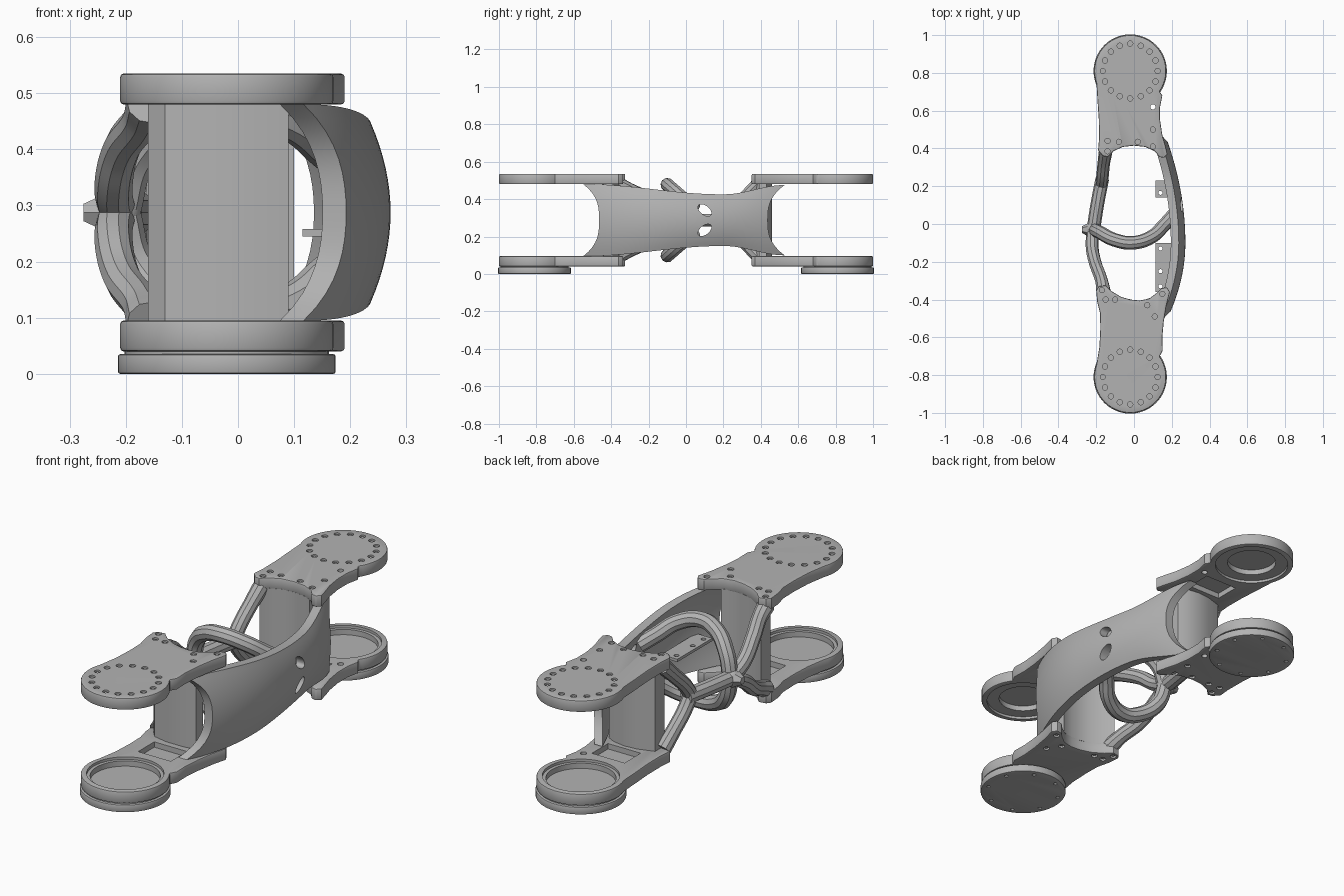
import bpy, bmesh, math
from mathutils import Matrix, Vector

cube = bpy.data.objects.get("Cube")
if cube:
    bpy.data.objects.remove(cube)

MID = 0.2875          # height of the horizontal symmetry plane
HUB_X, HUB_Y = -0.02, 0.81

grey = bpy.data.materials.new("machined_grey")
grey.use_nodes = True
grey.diffuse_color = (0.45, 0.45, 0.45, 1)
grey.node_tree.nodes["Principled BSDF"].inputs["Base Color"].default_value = grey.diffuse_color


def add(name, bm):
    bmesh.ops.recalc_face_normals(bm, faces=bm.faces)
    mesh = bpy.data.meshes.new(name)
    bm.to_mesh(mesh)
    bm.free()
    mesh.materials.append(grey)
    ob = bpy.data.objects.new(name, mesh)
    bpy.context.collection.objects.link(ob)
    return ob


def cyl(bm, centre, r, depth, sides=48, r2=None, rot=Matrix()):
    bmesh.ops.create_cone(bm, cap_ends=True, segments=sides, radius1=r,
                          radius2=r if r2 is None else r2, depth=depth,
                          matrix=Matrix.Translation(centre) @ rot)


def box(bm, lo, hi):
    lo, hi = Vector(lo), Vector(hi)
    bmesh.ops.create_cube(bm, size=1, matrix=Matrix.Translation((lo + hi) / 2)
                          @ Matrix.Diagonal((*(hi - lo), 1)))


def prism(bm, outline, z0, z1):
    face = bm.faces.new([bm.verts.new((x, y, z0)) for x, y in outline])
    up = bmesh.ops.extrude_face_region(bm, geom=[face])["geom"]
    bmesh.ops.translate(bm, vec=(0, 0, z1 - z0),
                        verts=[v for v in up if isinstance(v, bmesh.types.BMVert)])


def finish(ob, cutters=(), bevel=0):
    """Bevel, subtract the cutters, bake the result and smooth it."""
    if bevel:
        m = ob.modifiers.new("Bevel", "BEVEL")
        m.width, m.segments, m.angle_limit = bevel, 2, math.radians(60)
    for c in cutters:
        c.hide_render = True
        m = ob.modifiers.new("Cut", "BOOLEAN")
        m.object, m.operation, m.solver = c, "DIFFERENCE", "EXACT"
    bpy.context.view_layer.update()
    baked = bpy.data.meshes.new_from_object(
        ob.evaluated_get(bpy.context.evaluated_depsgraph_get()))
    ob.modifiers.clear()
    ob.data = baked
    for c in cutters:
        bpy.data.objects.remove(c)
    bpy.ops.object.select_all(action="DESELECT")
    ob.select_set(True)
    bpy.context.view_layer.objects.active = ob
    bpy.ops.object.shade_smooth_by_angle(angle=math.radians(32))
    return ob


def hub_arc(side, a0, a1, n=36):
    return [(HUB_X + 0.19 * math.cos(a0 + (a1 - a0) * i / n),
             side * (HUB_Y + 0.19 * math.sin(a0 + (a1 - a0) * i / n))) for i in range(n + 1)]


# Plate necks and bolts; y is the distance from the middle
ENDS = {
    "front": dict(side=-1,
        neck=[(-.183, .65), (-.178, .55), (-.18, .47), (-.195, .41), (-.2, .35), (-.185, .33),
              (-.15, .325), (-.12, .355), (-.07, .385), (-.02, .4), (.03, .405), (.08, .395),
              (.12, .365), (.145, .34), (.175, .335), (.19, .36), (.172, .43), (.157, .52),
              (.15, .6), (.152, .67)],
        bolts=[(-.17, .35), (-.15, .4), (-.1, .4), (.15, .37), (.07, .43), (.11, .49)],
        wall=[(-.16, .33), (-.12, .36), (-.06, .39), (.03, .41), (.09, .39),
              (.09, .44), (.03, .45), (-.06, .45), (-.13, .435), (-.16, .4)]),
    "back": dict(side=1,
        neck=[(-.193, .65), (-.186, .55), (-.185, .45), (-.19, .39), (-.165, .36), (-.14, .355),
              (-.11, .385), (-.06, .408), (0, .415), (.06, .408), (.11, .385), (.135, .355),
              (.16, .35), (.177, .37), (.165, .42), (.15, .47), (.138, .55), (.138, .62),
              (.15, .68)],
        bolts=[(-.14, .44), (-.14, .385), (-.08, .435), (.02, .435), (.1, .41), (.1, .5)],
        wall=[(-.14, .36), (-.11, .385), (-.06, .408), (0, .415), (.06, .408), (.1, .39),
              (.1, .43), (.06, .45), (0, .46), (-.06, .455), (-.14, .43)]),
}

for end, d in ENDS.items():
    s = d["side"]
    outline = hub_arc(s, math.radians(-35), math.radians(200)) + [(x, s * y) for x, y in d["neck"]]
    ring = [(HUB_X + .145 * math.cos(i * math.pi / 8), HUB_Y + .145 * math.sin(i * math.pi / 8))
            for i in range(16)]

    for level, f in (("upper", 1), ("lower", -1)):
        def z(h):  # height above the symmetry plane, mirrored for the lower plate
            return MID + f * h
        bm = bmesh.new()
        prism(bm, outline, z(.1925), z(.2475))
        plate = add(f"{end}_{level}_plate", bm)

        # Bearing pocket, rectangular pocket, bolt holes
        cutters = []
        seat = .11 if f > 0 else .15
        for r, deep in ((.165, .012), (seat, .037)):
            bm = bmesh.new()
            cyl(bm, (HUB_X, s * HUB_Y, z(.1825 + deep / 2)), r, .02 + deep)
            cutters.append(add("pocket_cutter", bm))
        bm = bmesh.new()
        za, zb = sorted((z(.17), z(.218)))
        ya, yb = sorted((s * .48, s * .6))
        box(bm, (-.1, ya, za), (.07, yb, zb))
        cutters.append(add("neck_cutter", bm))
        bm = bmesh.new()
        screws = bmesh.new()
        for x, y in d["bolts"] + (ring if f > 0 else []):
            cyl(bm, (x, s * y, z(.2475)), .014, .024, 12)
            cyl(screws, (x, s * y, z(.237)), .008, .012, 6)
        if end == "back":
            cyl(bm, (.1, s * .62, z(.22)), .014, .1, 12)
        cutters.append(add("bolt_cutter", bm))
        finish(plate, cutters, .006)
        finish(add(f"{end}_{level}_screws", screws))

    # Curved wall joining the two plates
    bm = bmesh.new()
    prism(bm, [(x, s * y) for x, y in d["wall"]], .09, .485)
    finish(add(f"{end}_wall", bm))

    # Round foot under the hub
    bm = bmesh.new()
    cyl(bm, (HUB_X, s * HUB_Y, .0175), .194, .035, 64)
    foot = add(f"{end}_foot", bm)
    bm = bmesh.new()
    for i in range(8):
        a = (i + .5) * math.pi / 4
        cyl(bm, (HUB_X + .165 * math.cos(a), s * HUB_Y + .165 * math.sin(a), 0), .009, .02, 10)
    finish(foot, [add("foot_cutter", bm)], .004)
    bm = bmesh.new()
    cyl(bm, (HUB_X, s * HUB_Y, .038), .182, .012)
    finish(add(f"{end}_foot_spacer", bm))


# Bowed side panel with a waist and concave ends
def panel_point(u, v):
    y0, y1 = -.465 - .085 * abs(v) ** 3, .437 + .09 * abs(v) ** 3
    y = y0 + (y1 - y0) * u
    x = .272 - (.595 if y < -.1 else .328) * (y + .1) ** 2 - .035 * v * v
    reach, gain = (.75, .055) if y < .2 else (.33, .05)
    half = .138 + gain * math.sin(math.pi / 2 * (y - .2) / reach) ** 2
    return Vector((x, y, MID + v * half))


NU, NV = 36, 16
bm = bmesh.new()
layers = [[[bm.verts.new(panel_point(i / NU, j / NV * 2 - 1) - Vector((t, 0, 0)))
            for j in range(NV + 1)] for i in range(NU + 1)] for t in (0, .042)]
for g in layers:
    for i in range(NU):
        for j in range(NV):
            bm.faces.new((g[i][j], g[i + 1][j], g[i + 1][j + 1], g[i][j + 1]))
border = ([(i, 0) for i in range(NU)] + [(NU, j) for j in range(NV)]
          + [(i, NV) for i in range(NU, 0, -1)] + [(0, j) for j in range(NV, 0, -1)])
for (a, b), (c, e) in zip(border, border[1:] + border[:1]):
    bm.faces.new((layers[0][a][b], layers[0][c][e], layers[1][c][e], layers[1][a][b]))
panel = add("side_panel", bm)
bm = bmesh.new()
for f in (1, -1):
    cyl(bm, (.24, .1, MID + f * .053), 1, .3, 24,
        rot=Matrix.Rotation(f * math.radians(-38), 4, "X")
        @ Matrix.Diagonal((1, .042, .024, 1)) @ Matrix.Rotation(math.pi / 2, 4, "Y"))
finish(panel, [add("panel_cutter", bm)])

# Small drilled shelves inside the panel
for name, y0, y1, x1, holes in (("back_shelf", .14, .23, .2, [.165]),
                                ("front_shelf", -.36, -.1, .2, [-.13, -.25, -.33])):
    bm = bmesh.new()
    box(bm, (.115, y0, .245), (x1, y1, .258))
    shelf = add(name, bm)
    bm = bmesh.new()
    for y in holes:
        cyl(bm, (.14, y, .25), .011, .1, 12)
    finish(shelf, [add("shelf_cutter", bm)])


# Tubular frame
def tube(name, points, r, flare=1.0):
    cu = bpy.data.curves.new(name, "CURVE")
    cu.dimensions, cu.bevel_depth, cu.bevel_resolution = "3D", r, 3
    cu.use_fill_caps, cu.resolution_u = True, 8
    sp = cu.splines.new("BEZIER")
    sp.bezier_points.add(len(points) - 1)
    for p, co in zip(sp.bezier_points, points):
        p.co = co
        p.handle_left_type = p.handle_right_type = "AUTO"
    sp.bezier_points[-1].radius = flare
    path = bpy.data.objects.new(name + "_path", cu)
    bpy.context.collection.objects.link(path)
    bpy.context.view_layer.update()
    mesh = bpy.data.meshes.new_from_object(
        path.evaluated_get(bpy.context.evaluated_depsgraph_get()))
    bpy.data.objects.remove(path)
    mesh.materials.clear()
    mesh.materials.append(grey)
    ob = bpy.data.objects.new(name, mesh)
    bpy.context.collection.objects.link(ob)
    finish(ob)


NODE = (-.215, -.03, MID)
FORK = (-.168, .24, MID)
tube("back_strut", [NODE, (-.195, .1, MID), FORK], .036)
for level, f in (("upper", 1), ("lower", -1)):
    def lift(pts):
        return [(x, y, MID + f * h) for x, y, h in pts]
    tube(f"front_{level}_strut", lift([(-.215, -.03, 0), (-.222, -.11, .045), (-.207, -.2, .115),
                                       (-.172, -.3, .165), (-.16, -.365, .195)]), .034, 1.15)
    tube(f"back_{level}_strut", lift([(-.172, .21, 0), (-.167, .25, .06), (-.16, .32, .13),
                                      (-.15, .385, .195)]), .033, 1.1)
    tube(f"{level}_arch", lift([(-.21, -.03, 0), (-.18, -.045, .1), (-.1, -.085, .17),
                                (-.01, -.1, .19), (.09, -.07, .165), (.16, -.005, .11),
                                (.21, .05, .07)]), .036)

# Joint where the tubes meet, with its nut and pin
bm = bmesh.new()
bmesh.ops.create_uvsphere(bm, u_segments=20, v_segments=12, radius=.043,
                          matrix=Matrix.Translation(NODE))
cyl(bm, (-.26, -.03, MID), .034, .03, 6, .018, Matrix.Rotation(-math.pi / 2, 4, "Y"))
cyl(bm, (-.198, -.035, MID), .018, .11, 12)
finish(add("strut_joint", bm))
